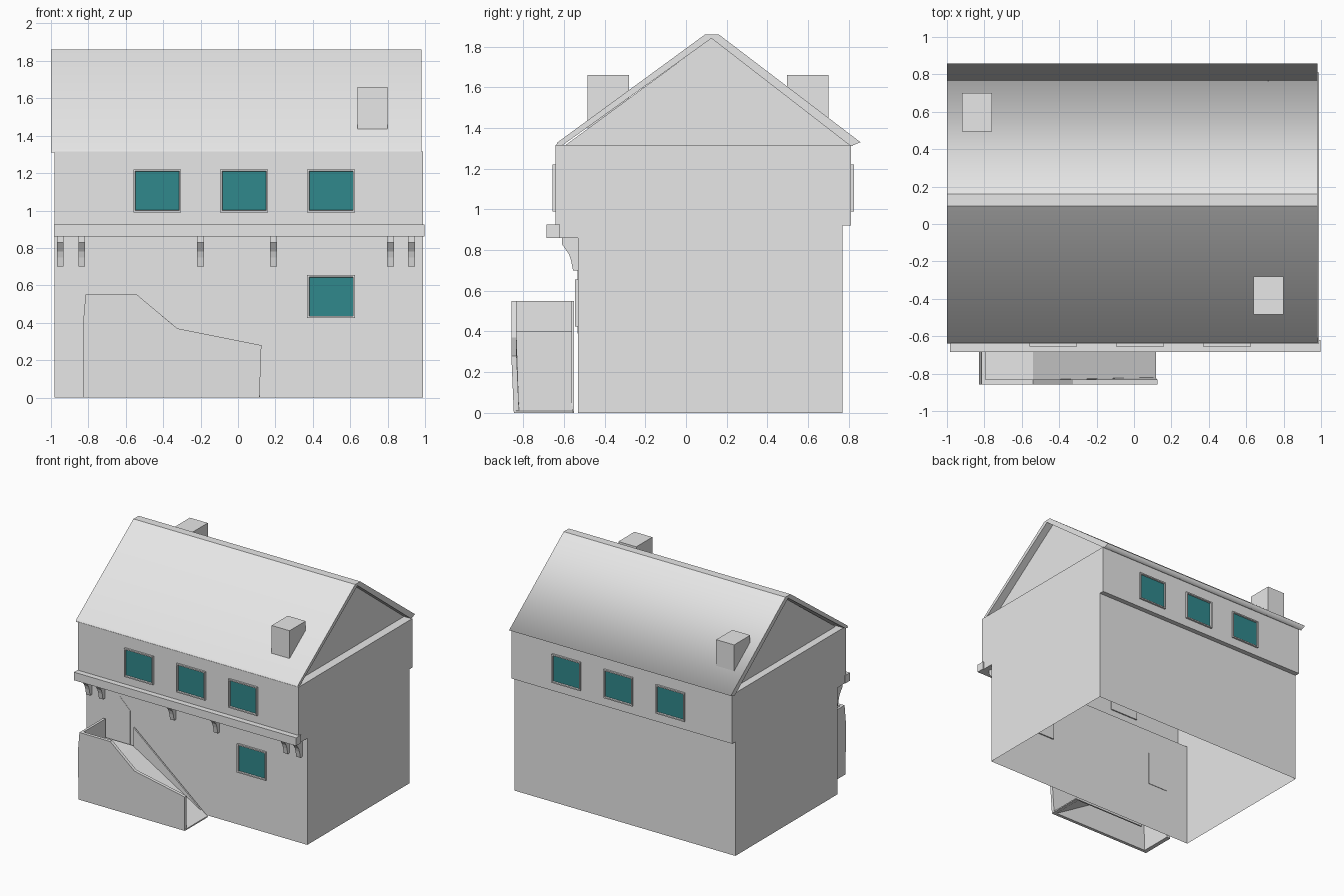
import bpy, bmesh
from mathutils import Vector

cube = bpy.data.objects.get("Cube")
if cube:
    bpy.data.objects.remove(cube, do_unlink=True)


def material(name, rgb):
    m = bpy.data.materials.new(name)
    m.use_nodes = True
    m.diffuse_color = (*rgb, 1)
    m.node_tree.nodes["Principled BSDF"].inputs["Base Color"].default_value = (*rgb, 1)
    return m


PLASTER = material("pale_grey", (0.8, 0.8, 0.8))
GLASS = material("teal_glass", (0.03, 0.25, 0.265))


def finish(name, bm):
    mesh = bpy.data.meshes.new(name)
    bm.to_mesh(mesh)
    bm.free()
    mesh.materials.append(PLASTER)
    mesh.materials.append(GLASS)
    ob = bpy.data.objects.new(name, mesh)
    bpy.context.collection.objects.link(ob)
    return ob


def prism_mesh(profile, axis, start, end):
    """Extrude a (y, z) profile along x, or an (x, z) profile along y."""
    bm = bmesh.new()
    place = (lambda p: (start, p[0], p[1])) if axis == "x" else (lambda p: (p[0], start, p[1]))
    face = bm.faces.new([bm.verts.new(place(p)) for p in profile])
    out = bmesh.ops.extrude_face_region(bm, geom=[face])
    step = Vector((end - start, 0, 0)) if axis == "x" else Vector((0, end - start, 0))
    verts = [v for v in out["geom"] if isinstance(v, bmesh.types.BMVert)]
    bmesh.ops.translate(bm, verts=verts, vec=step)
    bmesh.ops.recalc_face_normals(bm, faces=bm.faces)
    return bm


def prism(name, profile, axis, start, end):
    return finish(name, prism_mesh(profile, axis, start, end))


def box(name, x0, x1, y0, y1, z0, z1):
    return prism(name, [(y0, z0), (y1, z0), (y1, z1), (y0, z1)], "x", x0, x1)


def window(name, x, z, wall_y, side):
    """Framed window; side is -1 for the front wall and 1 for the back."""
    w, h = 0.128, 0.115
    outline = [(x - w, z - h), (x + w, z - h), (x + w, z + h), (x - w, z + h)]
    bm = prism_mesh(outline, "y", wall_y - side * 0.01, wall_y + side * 0.015)
    pane = max(bm.faces, key=lambda f: f.normal.y * side)
    bmesh.ops.inset_region(bm, faces=[pane], thickness=0.014)
    bmesh.ops.inset_region(bm, faces=[pane], thickness=0.003, depth=-0.012)
    pane.material_index = 1
    finish(name, bm)


# House walls: jettied upper floor, open underneath
wall_profile = [(-0.53, 0), (0.77, 0), (0.77, 0.92), (0.81, 0.92), (0.81, 1.315),
                (-0.64, 1.315), (-0.64, 0.86), (-0.53, 0.86)]
bm = prism_mesh(wall_profile, "x", -0.98, 0.99)
bottom = [f for f in bm.faces if f.calc_center_median().z < 0.001]
bmesh.ops.delete(bm, geom=bottom, context="FACES")
finish("house_walls", bm)
box("front_ledge", -0.985, 0.998, -0.685, -0.62, 0.86, 0.925)

# Gables set back under the roof
prism("gables", [(-0.6, 1.31), (0.82, 1.31), (0.125, 1.842)], "x", -0.92, 0.92)

# Roof with flat ridge and softly shaded eaves
roof_profile = [(-0.64, 1.31), (-0.63, 1.33), (0.095, 1.86), (0.16, 1.86), (0.857, 1.33),
                (0.81, 1.31), (0.125, 1.84), (-0.605, 1.316)]
bm = prism_mesh(roof_profile, "x", -1.0, 0.98)
for f in bm.faces:
    f.smooth = True
for e in bm.edges:
    e.smooth = all(abs(v.co.z - 1.33) < 0.001 for v in e.verts)
finish("roof", bm)

# Chimneys
box("front_chimney", 0.64, 0.80, -0.485, -0.28, 1.40, 1.66)
box("back_chimney", -0.92, -0.76, 0.495, 0.70, 1.40, 1.66)

# Windows
for i, x in enumerate((-0.432, 0.033, 0.498), 1):
    window(f"front_window_{i}", x, 1.105, -0.64, -1)
    window(f"back_window_{i}", x, 1.105, 0.81, 1)
window("lower_window", 0.498, 0.54, -0.53, -1)

# Brackets under the ledge
bracket = [(-0.53, 0.86), (-0.61, 0.86), (-0.61, 0.83), (-0.575, 0.78), (-0.565, 0.75),
           (-0.555, 0.70), (-0.53, 0.70)]
for i, x in enumerate((-0.95, -0.835, -0.2, 0.19, 0.815, 0.927), 1):
    prism(f"bracket_{i}", bracket, "x", x - 0.018, x + 0.018)

# Pointed door above the stair landing
prism("door", [(-0.77, 0.39), (-0.59, 0.39), (-0.59, 0.66), (-0.68, 0.75), (-0.77, 0.66)],
      "y", -0.532, -0.526)

# Outside stair: parapet, end wall, landing with ramp, and inner side wall
parapet = [(-0.83, 0), (-0.83, 0.38), (-0.815, 0.55), (-0.54, 0.55), (-0.325, 0.37),
           (0.125, 0.28), (0.115, 0)]
stair = prism("stair_parapet", parapet, "y", -0.858, -0.832)
for v in stair.data.vertices:
    if v.co.z < 0.01:
        v.co.y += 0.012
prism("stair_end_wall", [(-0.83, 0), (-0.83, 0.38), (-0.815, 0.55), (-0.795, 0.55), (-0.795, 0)],
      "y", -0.84, -0.555)
prism("stair_ramp", [(-0.8, 0.4), (-0.54, 0.4), (0.118, 0.01), (0.118, 0), (0.09, 0),
                     (-0.55, 0.385), (-0.8, 0.385)], "y", -0.835, -0.555)
prism("stair_side_wall", [(-0.54, 0), (0.118, 0), (-0.54, 0.55)], "y", -0.562, -0.55)
